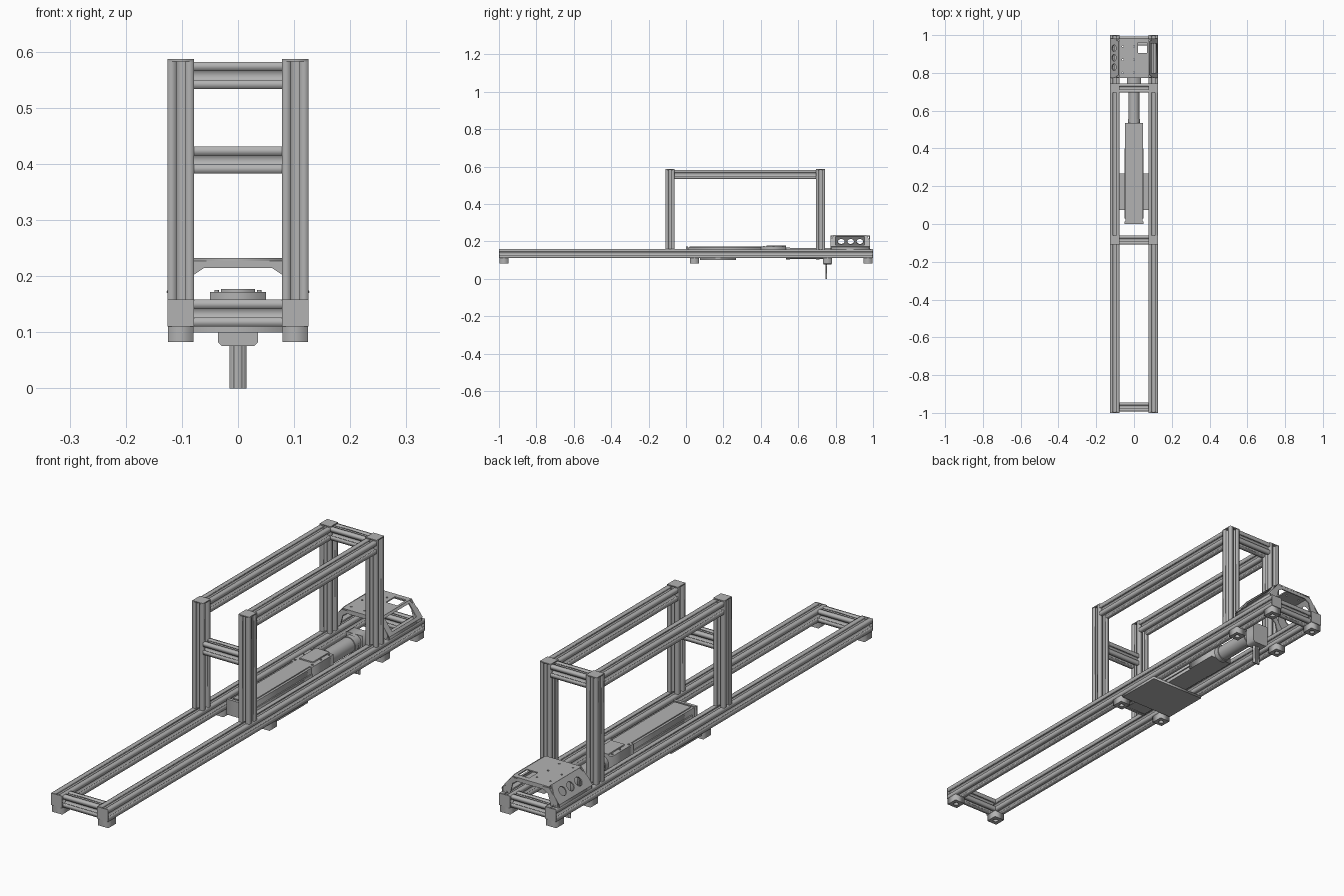
import bpy
from math import cos, sin, tau
from mathutils import Matrix, Vector

cube = bpy.data.objects.get("Cube")
if cube:
    bpy.data.objects.remove(cube)

grey = bpy.data.materials.new("aluminium grey")
grey.use_nodes = True
COLOUR = (0.45, 0.45, 0.45, 1)
grey.diffuse_color = COLOUR
grey.node_tree.nodes["Principled BSDF"].inputs["Base Color"].default_value = COLOUR

# Directions in which a flat section is extruded
AXES = {
    "X": Matrix(((0, 0, 1), (1, 0, 0), (0, 1, 0))),
    "Y": Matrix(((1, 0, 0), (0, 0, -1), (0, 1, 0))),
    "Z": Matrix.Identity(3),
}


def circle(r, cx=0, cy=0, n=24):
    return [(cx + r * cos(tau * i / n), cy + r * sin(tau * i / n)) for i in range(n)]


def rect(x0, x1, y0, y1):
    return [(x0, y0), (x1, y0), (x1, y1), (x0, y1)]


def extrude(name, loops, depth, centre, axis="Z"):
    """Extrude an outline (with optional holes) evenly about its centre."""
    curve = bpy.data.curves.new(name, "CURVE")
    curve.dimensions = "2D"
    curve.fill_mode = "BOTH"
    curve.extrude = depth / 2
    for loop in loops:
        spline = curve.splines.new("POLY")
        spline.points.add(len(loop) - 1)
        for point, (x, y) in zip(spline.points, loop):
            point.co = (x, y, 0, 1)
        spline.use_cyclic_u = True
    curve.materials.append(grey)
    ob = bpy.data.objects.new(name, curve)
    bpy.context.collection.objects.link(ob)
    turn = AXES[axis] if isinstance(axis, str) else axis
    ob.matrix_world = Matrix.Translation(centre) @ turn.to_4x4()
    bpy.ops.object.select_all(action="DESELECT")
    ob.select_set(True)
    bpy.context.view_layer.objects.active = ob
    bpy.ops.object.convert(target="MESH")
    return bpy.context.object


def box(name, x, y, z):
    return extrude(name, [rect(*x, *y)], z[1] - z[0], (0, 0, sum(z) / 2))


def smooth(ob):
    bpy.context.view_layer.objects.active = ob
    bpy.ops.object.shade_smooth_by_angle()


# Slotted square beam section: one side repeated four times
H = 0.024
side = [(-H, H), (-.008, H), (-.008, .019), (-.012, .019), (-.007, .011)]
side += [(-x, y) for x, y in reversed(side[1:])]
section = []
for k in range(4):
    c, s = (1, 0, -1, 0)[k], (0, -1, 0, 1)[k]
    section += [(c * x - s * y, s * x + c * y) for x, y in side]


def beam(name, axis, centre, length):
    extrude(name, [section, circle(.004, n=12)], length, centre, axis)


RAIL_X, BASE_Z, TOP_Z = .102, .134, .558
POSTS = {"front": -.085, "rear": .719}

# Base rails, posts, top rails, caps and feet on both sides
for label, sx in (("left", 1), ("right", -1)):
    x = sx * RAIL_X
    beam(f"{label}_base_rail", "Y", (x, 0, BASE_Z), 1.992)
    beam(f"{label}_top_rail", "Y", (x, .317, TOP_Z), .756)
    for y in (-.998, .998):
        extrude(f"{label}_rail_cap", [rect(-H, H, -H, H)], .004, (x, y, BASE_Z), "Y")
    for place, y in POSTS.items():
        beam(f"{label}_{place}_post", "Z", (x, y, .3705), .425)
        extrude(f"{label}_{place}_post_cap", [rect(-H, H, -H, H)], .004, (x, y, .585))
    for y in (-.973, .045, .757, .973):
        extrude(f"{label}_foot", [rect(-.023, .023, -.024, .024), circle(.01, n=16)],
                .027, (x, y, .0965))
        extrude(f"{label}_foot_bolt", [circle(.01, n=16)], .012, (x, y, .104))

# Cross beams
for name, y, z in (("front_base_cross", -.968, BASE_Z), ("rear_base_cross", .968, BASE_Z),
                   ("middle_cross", POSTS["front"], .407), ("rear_top_cross", POSTS["rear"], TOP_Z)):
    beam(name, "X", (0, y, z), .156)

# Linear actuator between the rails
box("actuator_body", (-.045, .045), (.01, .44), (.112, .168))
box("actuator_front_plate", (-.05, .05), (0, .012), (.11, .172))
box("actuator_lid", (-.036, .036), (.02, .42), (.168, .172))
box("actuator_rear_block", (-.048, .048), (.4, .535), (.112, .172))
box("actuator_rear_lid", (-.03, .03), (.43, .535), (.172, .177))
for x in (-.038, .038):
    for y in (.415, .47, .52):
        extrude("lid_bolt", [circle(.004, n=10)], .004, (x, y, .173))
for sx in (-1, 1):
    box("actuator_side_strip", sorted((sx * .045, sx * .05)), (.03, .4), (.125, .145))

# Mounting plate under the rails
box("under_plate", (-.122, .122), (.075, .267), (.1, .11))

# Motor tube, collars and gear housing
for name, r, y, length in (("motor_tube", .03, .64, .21), ("motor_collar", .033, .545, .02),
                           ("motor_rear_collar", .033, .705, .02)):
    smooth(extrude(name, [circle(r, n=32)], length, (0, y, .135), "Y"))
c = .007
housing = [(-.036 + c, .076), (.036 - c, .076), (.036, .076 + c), (.036, .165),
           (-.036, .165), (-.036, .076 + c)]
extrude("gear_housing", [housing], .044, (0, .757, 0), "Y")
box("hanging_strip", (-.015, .015), (.748, .753), (0, .077))
for x in (-.009, 0, .009):
    box("strip_rib", (x - .002, x + .002), (.746, .755), (0, .077))

# Raised rear bracket: end arches
BOTTOM, TOP, OUT, IN = .158, .232, .126, .08
half = [(OUT, BOTTOM), (OUT, BOTTOM + .012), (IN, TOP)]
inner = [(.06, .215), (.078, .203), (.09, BOTTOM)]
arch = half + [(-x, z) for x, z in reversed(half)]
arch += [(-x, z) for x, z in reversed(inner)] + inner
for name, y in (("bracket_front_arch", .775), ("bracket_rear_arch", .98)):
    extrude(name, [arch], .005, (0, y, 0), "Y")

# Bracket top plate with a notched corner and bolt holes
top = [(-IN, .772), (IN, .772), (IN, .905), (.02, .905), (.02, .965), (-IN, .965)]
holes = [circle(.004, x, y, 10) for x in (-.06, .0) for y in (.8, .87, .94)]
extrude("bracket_top", [top] + holes, .005, (0, 0, TOP - .0025))
box("bracket_notch_strip", (.07, IN), (.9, .983), (TOP - .005, TOP))
box("bracket_rear_lip", (-IN, IN), (.962, .983), (TOP - .005, TOP))

# Sloping bracket sides: one with round holes, one an open frame
start, end = Vector((OUT, 0, BOTTOM + .012)), Vector((IN, 0, TOP))
for sx, name in ((-1, "bracket_holed_side"), (1, "bracket_open_side")):
    a, b = (Vector((sx * v.x, 0, v.z)) for v in (start, end))
    along, up = Vector((0, 1, 0)), (b - a).normalized()
    turn = Matrix((along, up, along.cross(up))).transposed()
    L = (b - a).length
    outline = [(.772, 0), (.983, 0), (.983, L * .5), (.965, L), (.79, L), (.772, L * .5)]
    if sx < 0:
        cut = [circle(.018, y, L * .48) for y in (.83, .88, .93)]
    else:
        cut = [rect(.8, .955, .012, L - .01)]
    extrude(name, [outline] + cut, .005, a, turn)
    box("bracket_side_foot", sorted((sx * .1, sx * OUT)), (.772, .983), (BOTTOM, BOTTOM + .006))
    box("bracket_side_edge", sorted((sx * (OUT - .005), sx * OUT)), (.772, .983), (BOTTOM, BOTTOM + .014))
